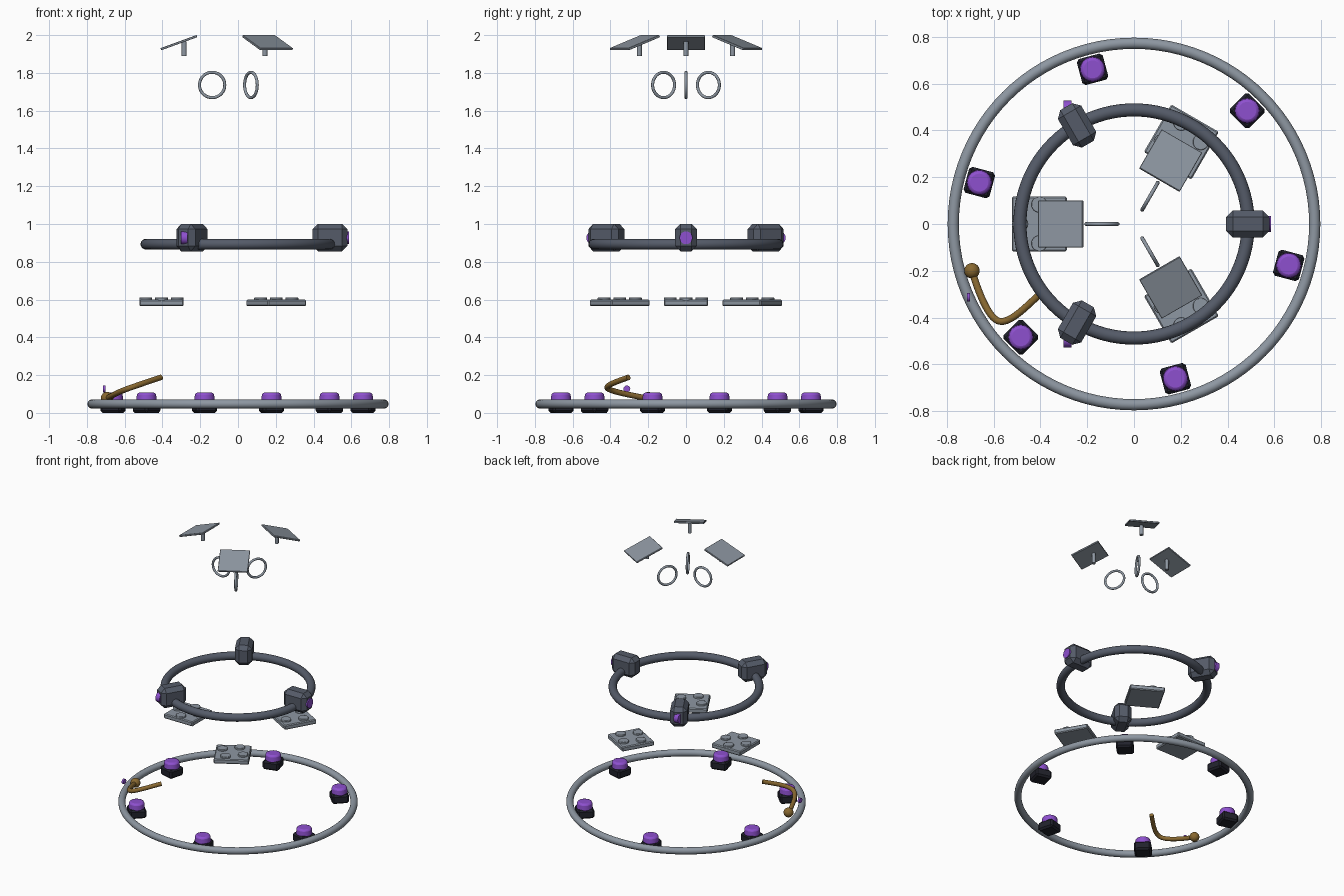
import bpy
from math import radians, cos, sin, pi
from mathutils import Vector

if "Cube" in bpy.data.objects:
    bpy.data.objects.remove(bpy.data.objects["Cube"])


def material(name, rgb):
    m = bpy.data.materials.new(name)
    m.diffuse_color = (*rgb, 1)
    m.use_nodes = True
    m.node_tree.nodes["Principled BSDF"].inputs["Base Color"].default_value = m.diffuse_color
    return m


STEEL = material("steel", (0.27, 0.31, 0.36))
SLATE = material("slate", (0.09, 0.105, 0.14))
BLACK = material("black", (0.015, 0.016, 0.025))
PURPLE = material("purple", (0.27, 0.08, 0.62))
BRASS = material("brass", (0.25, 0.14, 0.03))


def finish(name, mat, bevel=0, segments=1, smooth=True):
    ob = bpy.context.object
    ob.name = name
    ob.data.materials.append(mat)
    if bevel:
        b = ob.modifiers.new("bevel", 'BEVEL')
        b.width, b.segments = bevel, segments
        b.limit_method, b.angle_limit = 'ANGLE', radians(40)
    if smooth:
        bpy.ops.object.shade_smooth_by_angle(angle=radians(35))
    return ob


def box(name, loc, size, rot, mat, bevel):
    bpy.ops.mesh.primitive_cube_add(size=1, location=loc, rotation=rot)
    ob = bpy.context.object
    ob.scale = size
    bpy.ops.object.transform_apply(location=False, rotation=False, scale=True)
    return finish(name, mat, bevel, smooth=False)


def drum(name, loc, r1, r2, depth, mat, rot=(0, 0, 0), bevel=0):
    bpy.ops.mesh.primitive_cone_add(vertices=32, radius1=r1, radius2=r2, depth=depth,
                                    location=loc, rotation=rot)
    return finish(name, mat, bevel, 2)


def ring(name, loc, major, minor, mat, rot=(0, 0, 0), seg=96):
    bpy.ops.mesh.primitive_torus_add(major_radius=major, minor_radius=minor, major_segments=seg,
                                     minor_segments=16, location=loc, rotation=rot)
    return finish(name, mat)


def polar(r, a, z):
    return Vector((r * cos(a), r * sin(a), z))


# Base ring with six footed lamps
ring("base_ring", (0, 0, 0.047), 0.773, 0.024, STEEL)
for i in range(6):
    a = radians(-15 + 60 * i)
    box(f"foot_{i}", polar(0.685, a, 0.032), (0.115, 0.115, 0.064), (0, 0, a), BLACK, 0.012)
    drum(f"foot_lamp_{i}", polar(0.685, a, 0.08), 0.055, 0.05, 0.054, PURPLE, bevel=0.012)

# Middle ring with three chamfered pods and side lenses
ring("middle_ring", (0, 0, 0.893), 0.488, 0.028, SLATE)
for i in range(3):
    a = 2 * pi * i / 3
    box(f"pod_{i}", polar(0.487, a, 0.928), (0.185, 0.115, 0.145), (0, 0, a), SLATE, 0.028)
    drum(f"pod_lens_{i}", polar(0.57, a, 0.927), 0.034, 0.034, 0.034, PURPLE, (0, pi / 2, 0))

for i in range(3):
    a = radians(60 + 120 * i)
    # Studded plates
    box(f"plate_{i}", polar(0.405, a, 0.582), (0.235, 0.235, 0.034), (0, 0, a), STEEL, 0.006)
    for k in range(4):
        p = polar(0.405, a, 0.6) + polar(0.083, k * pi / 2, 0)
        drum(f"plate_stud_{i}_{k}", p, 0.034, 0.034, 0.022, STEEL, bevel=0.003)
    # Tilted upper panels on short stems
    box(f"panel_{i}", polar(0.313, a, 1.96), (0.203, 0.2, 0.012), (0, radians(20), a), STEEL, 0.002)
    drum(f"panel_stem_{i}", polar(0.285, a, 1.928), 0.013, 0.013, 0.075, STEEL)
    # Upright hoops
    ring(f"hoop_{i}", polar(0.137, a, 1.736), 0.067, 0.008, STEEL, (pi / 2, 0, a), 48)

# Curved lever with round knob
cu = bpy.data.curves.new("lever", 'CURVE')
cu.dimensions = '3D'
cu.bevel_depth, cu.bevel_resolution, cu.use_fill_caps = 0.015, 4, True
cu.resolution_u = 16
sp = cu.splines.new('BEZIER')
path = [((-0.693, -0.2, 0.076), (-0.045, 0.12, -0.018), (0.018, -0.06, 0.012)),
        ((-0.57, -0.417, 0.133), (-0.055, 0.002, -0.018), (0.045, -0.002, 0.016)),
        ((-0.408, -0.305, 0.188), (-0.06, -0.055, -0.02), (0.05, 0.05, 0.01))]
sp.bezier_points.add(len(path) - 1)
for bp, (co, l, r) in zip(sp.bezier_points, path):
    bp.handle_left_type = bp.handle_right_type = 'FREE'
    bp.co = co
    bp.handle_left = Vector(co) + Vector(l)
    bp.handle_right = Vector(co) + Vector(r)
lever = bpy.data.objects.new("lever", cu)
bpy.context.collection.objects.link(lever)
bpy.ops.object.select_all(action='DESELECT')
lever.select_set(True)
bpy.context.view_layer.objects.active = lever
bpy.ops.object.convert(target='MESH')
finish("lever", BRASS)
bpy.ops.mesh.primitive_uv_sphere_add(segments=24, ring_count=16, radius=0.033,
                                     location=(-0.693, -0.2, 0.078))
finish("lever_knob", BRASS)
# Small indicator disc beside the lever
drum("indicator", (-0.707, -0.313, 0.127), 0.018, 0.018, 0.013, PURPLE, (0, pi / 2, 0))
